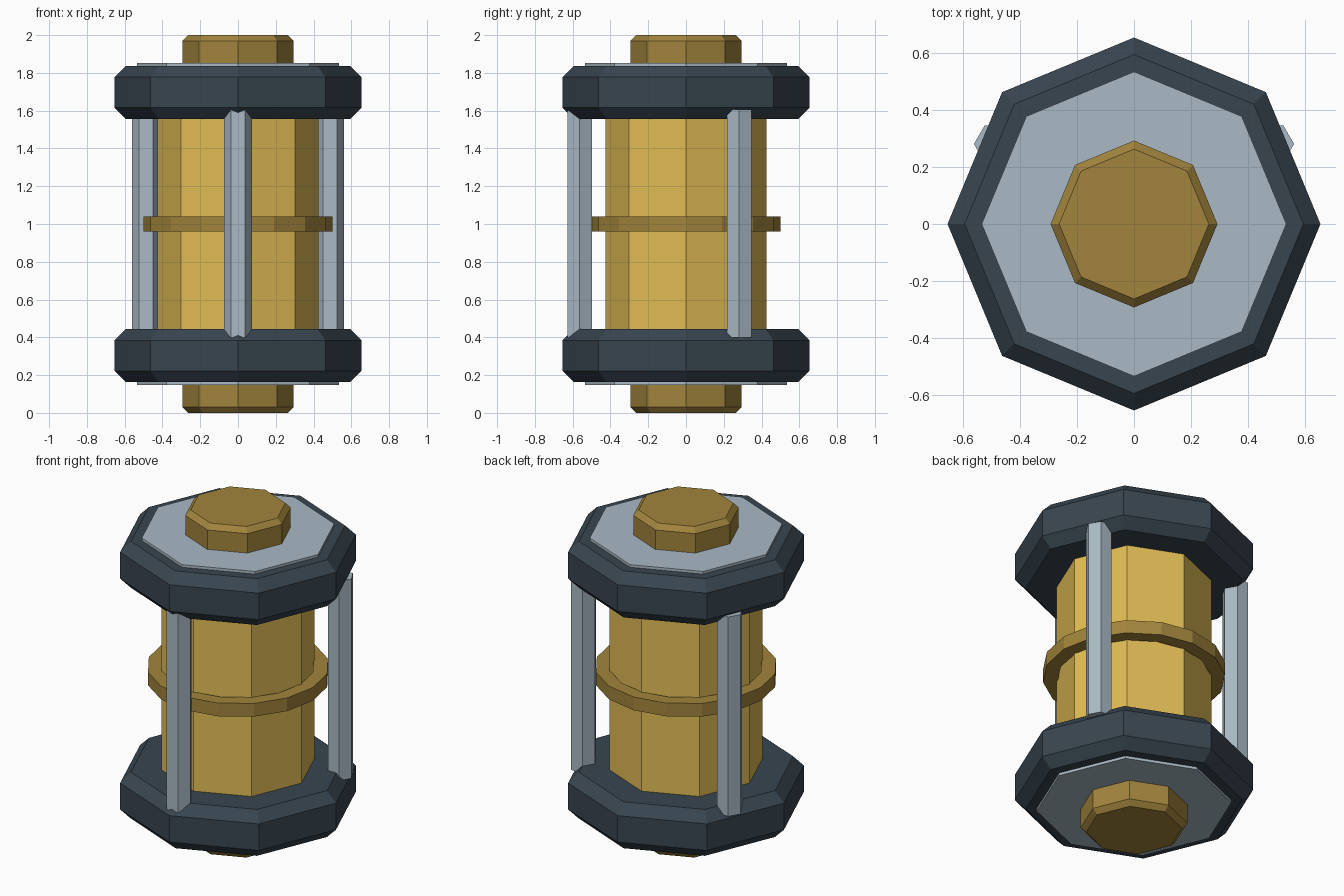
import bpy, bmesh
from math import sin, cos, pi, radians

if "Cube" in bpy.data.objects:
    bpy.data.objects.remove(bpy.data.objects["Cube"])


def material(name, rgb):
    m = bpy.data.materials.new(name)
    m.diffuse_color = (*rgb, 1)
    m.use_nodes = True
    m.node_tree.nodes["Principled BSDF"].inputs["Base Color"].default_value = m.diffuse_color
    return m


DARK = material("dark_slate", (0.04, 0.06, 0.08))
STEEL = material("pale_steel", (0.40, 0.49, 0.56))
BRASS = material("dull_brass", (0.36, 0.23, 0.045))
GOLD = material("bright_gold", (0.75, 0.50, 0.09))


def lathe(name, profile, sides, mat, loc=(0, 0, 0), closed=False):
    """Faceted solid from (radius, z) points, listed bottom to top.
    closed=True joins last ring to first (hollow ring), else ends are capped."""
    bm = bmesh.new()
    rings = [[bm.verts.new((r * cos(2 * pi * i / sides), r * sin(2 * pi * i / sides), z))
              for i in range(sides)] for r, z in profile]
    pairs = list(zip(rings, rings[1:]))
    if closed:
        pairs.append((rings[-1], rings[0]))
    else:
        bm.faces.new(rings[0][::-1])
        bm.faces.new(rings[-1])
    for a, b in pairs:
        for i in range(sides):
            j = (i + 1) % sides
            bm.faces.new((a[i], a[j], b[j], b[i]))
    bmesh.ops.recalc_face_normals(bm, faces=bm.faces)
    mesh = bpy.data.meshes.new(name)
    bm.to_mesh(mesh)
    bm.free()
    mesh.materials.append(mat)
    ob = bpy.data.objects.new(name, mesh)
    ob.location = loc
    bpy.context.collection.objects.link(ob)
    return ob


def chamfered(r, h, c):
    """Profile of a disc of half height h with chamfer c on both rims."""
    return [(r - c, -h), (r, -h + c), (r, h - c), (r - c, h)]


# Central body and the band around its middle
lathe("core", [(0.425, 0.40), (0.425, 1.60)], 8, GOLD)
lathe("middle_band", [(0.42, 0.96), (0.50, 0.96), (0.50, 1.04), (0.42, 1.04)],
      16, BRASS, closed=True)

# Matching ends: heavy cap, thin face plate, protruding hub
for end, s in (("top", 1), ("bottom", -1)):
    lathe(end + "_cap", chamfered(0.655, 0.14, 0.06), 8, DARK, (0, 0, 1 + s * 0.697))
    lathe(end + "_plate", [(0.535, -0.02), (0.535, 0.02)], 8, STEEL, (0, 0, 1 + s * 0.833))
    lathe(end + "_hub", chamfered(0.293, 0.10, 0.03), 8, BRASS, (0, 0, 1 + s * 0.90))

# Three hexagonal rods bridging the caps
for i, deg in enumerate((-90, 30, 150)):
    a = radians(deg)
    lathe(f"rod_{i + 1}", [(0.075, 0.40), (0.075, 1.605)], 6, STEEL,
          (0.5625 * cos(a), 0.5625 * sin(a), 0))
